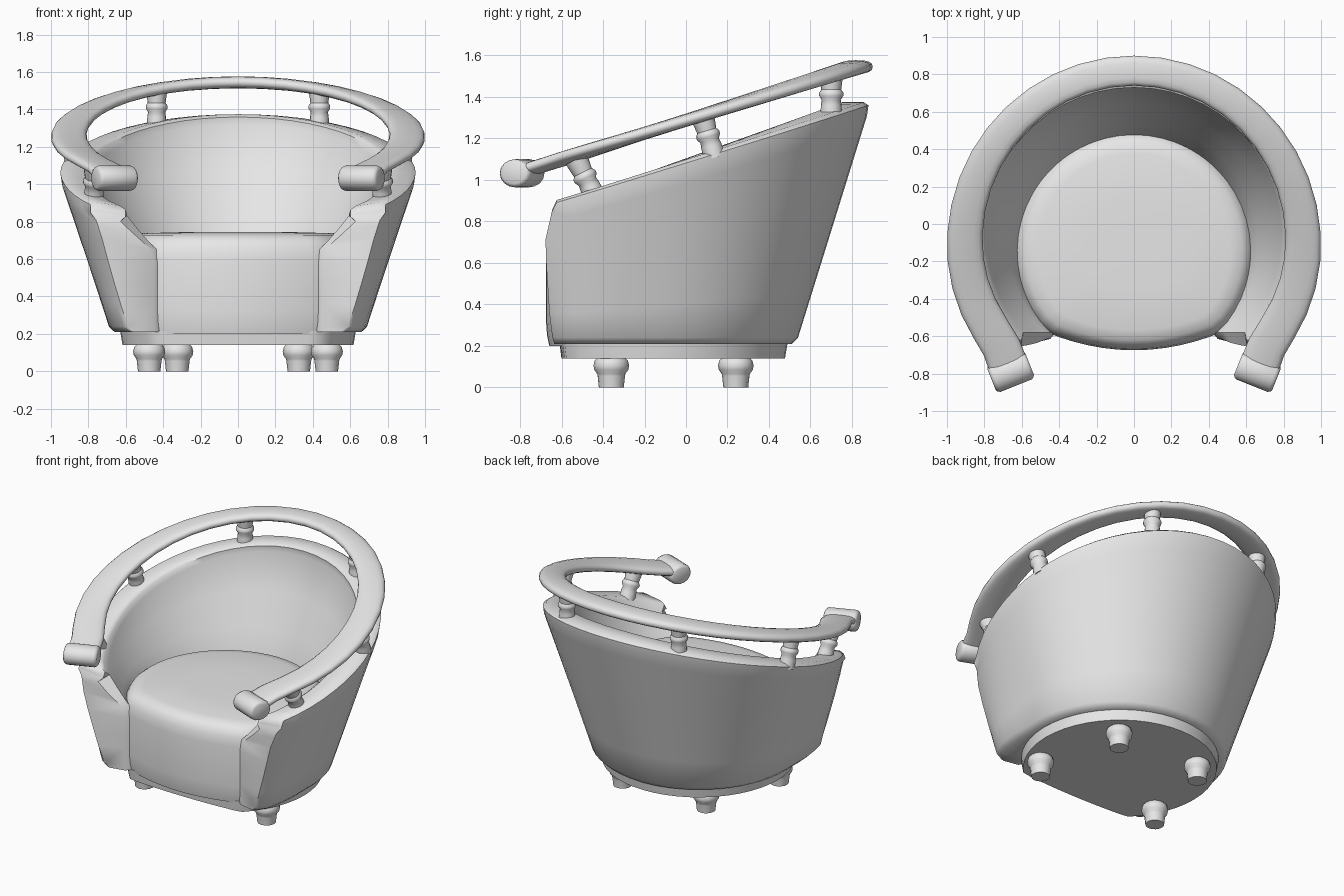
import bpy, bmesh, math
from math import sin, cos, pi, radians
from mathutils import Vector

cube = bpy.data.objects.get("Cube")
if cube:
    bpy.data.objects.remove(cube, do_unlink=True)

grey = bpy.data.materials.new("light_grey")
grey.use_nodes = True
grey.diffuse_color = (0.8, 0.8, 0.8, 1)
grey.node_tree.nodes["Principled BSDF"].inputs["Base Color"].default_value = (0.8, 0.8, 0.8, 1)


def loft(name, rings, angle=40):
    """Skin closed rings of points in order, capping both ends with strips."""
    bm = bmesh.new()
    loops = [[bm.verts.new(p) for p in ring] for ring in rings]
    n = len(loops[0])
    for a, b in zip(loops, loops[1:]):
        for i in range(n):
            j = (i + 1) % n
            bm.faces.new((a[i], a[j], b[j], b[i]))
    for end in (loops[0], loops[-1]):
        for i in range(n // 2 - 1):
            bm.faces.new((end[i], end[i + 1], end[n - 2 - i], end[n - 1 - i]))
    bmesh.ops.recalc_face_normals(bm, faces=bm.faces)
    mesh = bpy.data.meshes.new(name)
    bm.to_mesh(mesh)
    bm.free()
    mesh.materials.append(grey)
    obj = bpy.data.objects.new(name, mesh)
    bpy.context.collection.objects.link(obj)
    bpy.ops.object.select_all(action='DESELECT')
    obj.select_set(True)
    bpy.context.view_layer.objects.active = obj
    bpy.ops.object.shade_smooth_by_angle(angle=radians(angle))


def turned(name, base, axis, profile, sides=16):
    """Turned part: profile is (radius, distance along axis)."""
    turn = Vector((0, 0, 1)).rotation_difference(Vector(axis))
    rings = []
    for r, h in profile:
        rings.append([Vector(base) + turn @ Vector((r * cos(2 * pi * k / sides), r * sin(2 * pi * k / sides), h))
                      for k in range(sides)])
    loft(name, rings)


# Tub shell: a cone with a slanted rim, open at the front, squarer at the arms
CY = -0.15


def cone_radius(z):
    return 0.69 + 0.311 * (z - 0.24)


def rim_height(c):
    return (1.055 + 0.191 * c) / (1 - 0.0967 * c)


def shell_point(kind, f, c):
    """Radius and height of one profile point in the direction with cosine c."""
    top = rim_height(c)
    corner = max(0, min(1, (-0.05 - c) / 0.5)) ** 1.5
    if kind == "foot":
        return f * (1 + 0.13 * corner), 0.21
    if kind == "outer":
        z = 0.24 + f * (top - 0.07 - 0.24)
        side = 0.018 * f * (1 - c * c)
        return cone_radius(z) * (1 + side + corner * (0.13 - 0.09 * f)), z
    if kind == "rim":
        side = 0.018 * (1 - c * c)
        return cone_radius(top) * (1 + side + 0.03 * corner) - 0.015 - 0.15 * f, top - 0.02 * abs(2 * f - 1) ** 4
    if kind == "inner":
        z = 0.65 + f * (top - 0.06 - 0.65)
        return 0.61 + f * (cone_radius(top) - 0.16 - 0.61), z
    return 0.60, f


PROFILE = [("foot", 0.66)] + [("outer", f) for f in (0, 0.2, 0.4, 0.6, 0.8, 0.87, 0.94, 1)]
PROFILE += [("rim", f) for f in (0, 0.15, 0.85, 1)]
PROFILE += [("inner", f) for f in (1, 0.65, 0.3, 0)]
PROFILE += [("low", z) for z in (0.58, 0.47, 0.36, 0.24, 0.21)]
DEPTH = {"foot": 0.48, "outer": 0.48, "rim": 0.47, "inner": 0.43, "low": 0.43}
INSET = {"foot": -0.02, "outer": -0.025, "rim": 0, "inner": 0.035, "low": 0.03}
STEPS = 40
rings = []
for s in range(STEPS + 1):
    t = 2 * s / STEPS - 1
    ring = []
    for kind, f in PROFILE:
        r_end = shell_point(kind, f, -0.6)[0]
        theta = t * (pi / 2 + math.asin(DEPTH[kind] / r_end))
        r, z = shell_point(kind, f, cos(theta))
        ring.append(Vector((r * sin(theta), CY + r * cos(theta), z)))
    rings.append(ring)


def arm_front(ring):
    """Padded front face of an arm: ridge on the outside, receding inward and at the top."""
    out = []
    for p, (kind, f) in zip(ring, PROFILE):
        m = math.copysign(1, p.x)
        x = abs(p.x) + INSET[kind]
        high = max(0, (p.z - 0.70) / 0.2)
        z = p.z - 0.045 * high
        across = max(0, min(1, (x - 0.47) / 0.15))
        y = -0.615 - 0.065 * across + 0.035 * high + 0.03 * across * max(0, (0.7 - z) / 0.48)
        out.append(Vector((m * x, min(y, p.y - 0.005), z)))
    return out


rings = [arm_front(rings[0])] + rings + [arm_front(rings[-1])]
loft("tub_shell", rings, angle=50)


# Seat and plinth: discs with a flattened, gently bowed front
def bowed_disc(name, radius, front, bow, profile, sides=48):
    rings = []
    for k, z in profile:
        ring = []
        for i in range(sides):
            a = 2 * pi * i / sides
            x, y = radius * sin(a), -0.14 + radius * cos(a)
            y = max(y, front + bow * x * x)
            ring.append((x * k, -0.14 + (y + 0.14) * k, z))
        rings.append(ring)
    loft(name, rings, angle=50)


bowed_disc("seat", 0.645, -0.675, 0.44,
           [(0.97, 0.2), (0.99, 0.25), (1, 0.32), (1, 0.6), (0.985, 0.66), (0.95, 0.7), (0.9, 0.725),
            (0.8, 0.738), (0.4, 0.745), (0.05, 0.745)])
bowed_disc("plinth", 0.63, -0.61, 0.1, [(0.98, 0.14), (1, 0.215)])

# Arm rail: level cross-section swept around a rising arc
RAIL_Y = -0.1


def rail_height(y):
    return 1.545 + 0.314 * (y - 0.82)


arc = [radians(122) * i / 14 for i in range(-14, 15)]
path = [Vector((0.905 * sin(a), RAIL_Y + cos(a) * (0.92 if cos(a) > 0 else 0.87), 0)) for a in arc]
tips = [Vector((0.708, -0.66, 0)), Vector((0.66, -0.79, 0))]
path = [Vector((-p.x, p.y, 0)) for p in reversed(tips)] + path + tips
rings = []
for i, p in enumerate(path):
    tangent = (path[min(i + 1, len(path) - 1)] - path[max(i - 1, 0)]).normalized()
    side = Vector((-tangent.y, tangent.x, 0))
    width = 0.095 - 0.015 * (p.y - RAIL_Y) / 0.92
    ring = []
    for k in range(16):
        c, d = cos(2 * pi * k / 16), sin(2 * pi * k / 16)
        w = width * math.copysign(abs(c) ** 0.75, c)
        h = 0.032 * math.copysign(abs(d) ** 0.75, d)
        ring.append(p + side * w + Vector((0, 0, rail_height(p.y) + h)))
    rings.append(ring)
loft("arm_rail", rings, angle=60)

# Parts that repeat on both sides
SPINDLE = [(0.052, -0.03), (0.05, 0.03), (0.046, 0.055), (0.058, 0.075), (0.058, 0.09), (0.048, 0.105),
           (0.054, 0.15), (0.056, 0.175)]
LEG = [(0.06, 0), (0.066, 0.055), (0.068, 0.065), (0.082, 0.085), (0.086, 0.105), (0.08, 0.13), (0.06, 0.15)]
for m, label in ((1, "left"), (-1, "right")):
    # Scrolled rail ends
    along = Vector((0.93 * m, -0.37, 0))
    ahead = Vector((-0.37 * m, -0.93, 0))
    centre = Vector((0.66 * m, -0.79, 1.032))
    rings = []
    for d, k in ((-0.11, 0.75), (-0.104, 0.9), (-0.09, 1), (0.09, 1), (0.104, 0.9), (0.11, 0.75)):
        rings.append([centre + along * d + ahead * (0.08 * k * cos(2 * pi * j / 16))
                      + Vector((0, 0, 0.068 * k * sin(2 * pi * j / 16))) for j in range(16)])
    loft(label + "_rail_scroll", rings, angle=60)
    # Turned spindles between the rim and the rail
    for part, x, y, lean in (("back", 0.435, 0.70, 0.0), ("side", 0.88, 0.13, -0.3), ("front", 0.77, -0.45, -0.5)):
        c = (y - CY) / math.hypot(x, y - CY)
        turned(f"{label}_{part}_spindle", (x * m, y, rim_height(c) - 0.01), (0, lean, 1), SPINDLE)
    # Turned legs
    for part, x, y in (("front", 0.475, -0.36), ("back", 0.325, 0.24)):
        turned(f"{label}_{part}_leg", (x * m, y, 0), (0, 0, 1), LEG)
